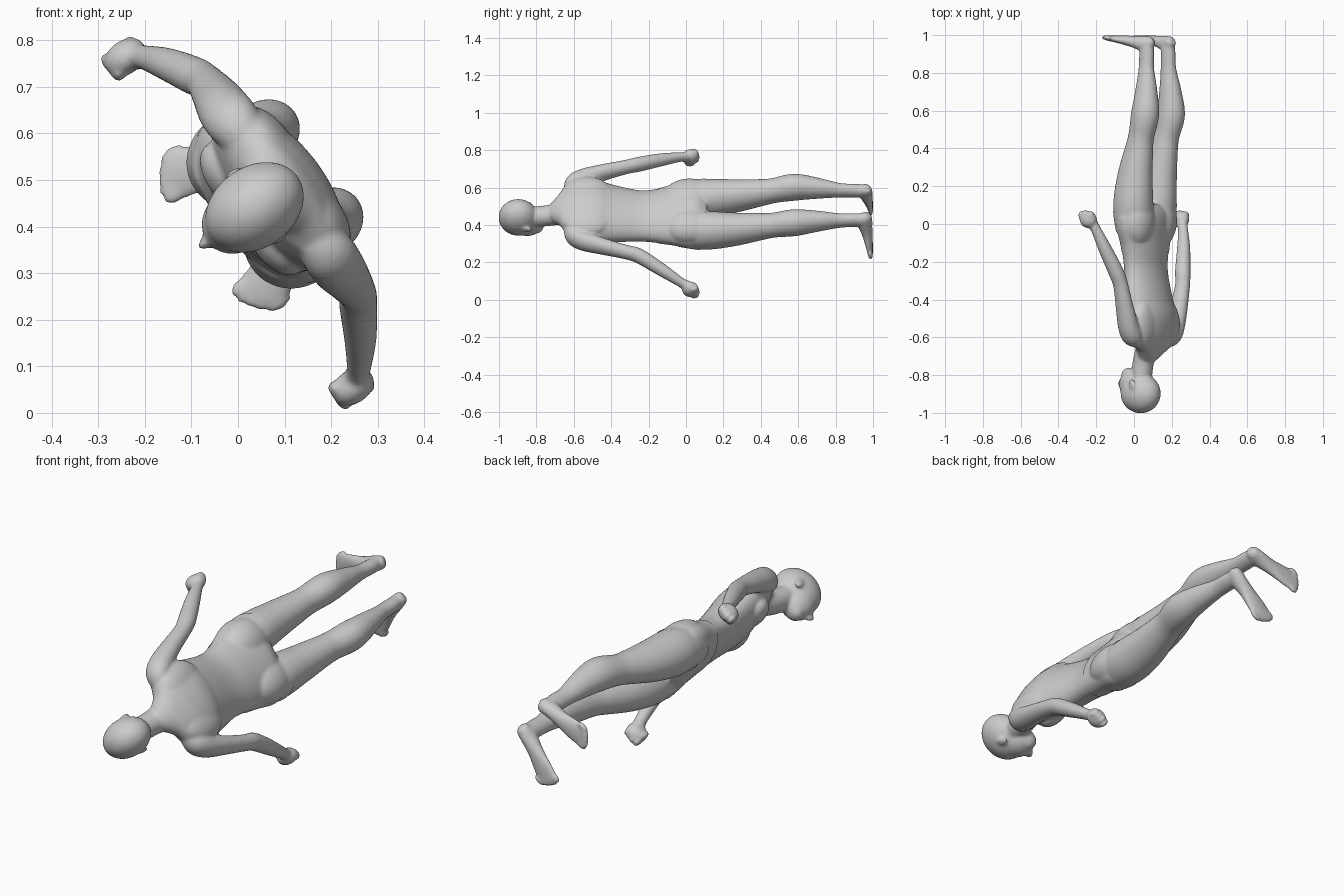
import bpy, bmesh, math
from mathutils import Vector, Matrix

if "Cube" in bpy.data.objects:
    bpy.data.objects.remove(bpy.data.objects["Cube"])

# Local frame: X = across the body, Y = towards the back, Z = head to feet
FRAME = Matrix(((-0.585, 0.81, 0, 0.106),
                (0, 0, 1, 0),
                (0.81, 0.585, 0, 0.492),
                (0, 0, 0, 1)))
bm = bmesh.new()


def spline(rows, steps=5):
    """Smoothly interpolate rows of numbers."""
    rows = [Vector(r) for r in rows]
    out = []
    for i in range(len(rows) - 1):
        p0, p1 = rows[max(i - 1, 0)], rows[i]
        p2, p3 = rows[i + 1], rows[min(i + 2, len(rows) - 1)]
        for k in range(steps):
            t = k / steps
            out.append(0.5 * (2 * p1 + (p2 - p0) * t + (2 * p0 - 5 * p1 + 4 * p2 - p3) * t * t
                              + (3 * p1 - p0 - 3 * p2 + p3) * t ** 3))
    return out + [rows[-1]]


def limb(rows, side=1, n=48):
    """Loft elliptical rings (x, y, z, rx, ry) along their own path."""
    pts = spline(rows)
    rings = []
    for i, p in enumerate(pts):
        t = (Vector(pts[min(i + 1, len(pts) - 1)][:3]) - Vector(pts[max(i - 1, 0)][:3])).normalized()
        u = (Vector((1, 0, 0)) - t * t.x).normalized()
        v = t.cross(u)
        ring = []
        for k in range(n):
            a = 2 * math.pi * k / n
            c = Vector(p[:3]) + u * p[3] * math.cos(a) + v * p[4] * math.sin(a)
            ring.append(bm.verts.new((c.x * side, c.y, c.z)))
        rings.append(ring)
    for a, b in zip(rings, rings[1:]):
        for k in range(n):
            bm.faces.new((a[k], a[(k + 1) % n], b[(k + 1) % n], b[k]))
    bm.faces.new(rings[0])
    bm.faces.new(rings[-1])


def ball(c, r, rot=0.0):
    """Ellipsoid, optionally turned about X."""
    m = Matrix.Translation(c) @ Matrix.Rotation(rot, 4, 'X') @ Matrix.Diagonal((*r, 1))
    bmesh.ops.create_uvsphere(bm, u_segments=32, v_segments=18, radius=1, matrix=m)


# Torso and neck
limb([(0, -.05, -.71, .058, .045), (0, -.03, -.67, .1, .06), (0, -.02, -.635, .165, .07),
      (0, -.018, -.58, .2, .088), (-.003, -.025, -.5, .198, .104), (-.006, -.042, -.42, .182, .102),
      (-.01, -.06, -.25, .157, .087), (-.008, -.062, -.12, .172, .094), (0, -.062, 0, .203, .105),
      (0, -.06, .06, .193, .1), (0, -.06, .11, .13, .07)])
limb([(0, -.03, -.6, .075, .065), (0, -.045, -.66, .064, .058),
      (0, -.07, -.73, .056, .056), (0, -.085, -.84, .055, .055)])

# Head: skull, face, jaw, nose, lips
ball((0, -.087, -.897), (.088, .115, .105))
ball((0, -.135, -.85), (.069, .078, .09))
ball((0, -.158, -.796), (.044, .045, .036))
ball((0, -.214, -.842), (.013, .021, .026), -.3)
ball((0, -.192, -.808), (.026, .013, .014))

for side in (1, -1):
    # Ears, chest, shoulder blades and buttocks
    ball((.084 * side, -.082, -.85), (.01, .02, .031), .25)
    ball((.085 * side, -.092, -.49), (.085, .05, .075))
    ball((.095 * side, .012, -.53), (.095, .054, .13))
    ball((.098 * side, -.034, .02), (.1, .083, .14))

    # Legs
    limb([(.1, -.065, -.04, .085, .09), (.106, -.06, .1, .101, .107), (.11, -.045, .25, .087, .097),
          (.112, -.016, .4, .07, .077), (.114, .0, .47, .065, .07), (.117, .026, .58, .069, .077),
          (.109, .028, .7, .054, .062), (.1, .022, .82, .036, .044), (.097, .022, .9, .034, .042),
          (.095, .022, .96, .034, .036)], side)

    # Feet: flat-soled wedge, narrow heel and broad ball
    limb([(.085, .06, .97, .022, .02), (.09, .042, .963, .032, .034), (.1, .01, .955, .034, .042),
          (.117, -.06, .967, .038, .03), (.14, -.135, .979, .051, .02),
          (.152, -.18, .984, .052, .015), (.158, -.2, .987, .044, .012)], side)
    for i in range(5):
        r = (.019, .014, .013, .013, .013)[i]
        ball(((.124 + i * .0185) * side, -.208 + i * i * .0028, .987), (r, .03, min(r, .013)))

    # Arms, the lower one hanging slightly differently
    e = 0 if side > 0 else .012
    f = 0 if side > 0 else -.018
    limb([(.13, -.02, -.615, .04, .045), (.175, -.017, -.595, .05, .058), (.208, -.017, -.54, .051, .058),
          (.245, -.015, -.44, .042, .05), (.281, -.016, -.32, .037, .041),
          (.308 - e * .8, -.028, -.25, .039, .042), (.361, -.06 + f * .4, -.13, .034, .036),
          (.4 + e, -.09 + f, -.03, .025, .028), (.41 + e, -.105 + f, .0, .027, .031)], side)

    # Fists with curled fingers and thumb
    ball(((.424 + e) * side, -.123 + f, .023), (.037, .05, .045))
    for i in range(4):
        ball(((.434 + e) * side, -.16 + f + i * .022, .05 - abs(i - 1) * .004), (.024, .0135, .026))
    ball(((.404 + e) * side, -.156 + f, .02), (.016, .016, .03))

bmesh.ops.recalc_face_normals(bm, faces=bm.faces)
src = bpy.data.meshes.new("body_source")
bm.to_mesh(src)
bm.free()
base = bpy.data.objects.new("body_source", src)
bpy.context.collection.objects.link(base)

# Fuse all parts into one smooth skin
rm = base.modifiers.new("fuse", 'REMESH')
rm.mode = 'VOXEL'
rm.voxel_size = .006
sm = base.modifiers.new("soften", 'SMOOTH')
sm.factor = .5
sm.iterations = 14
dg = bpy.context.evaluated_depsgraph_get()
skin = bpy.data.meshes.new_from_object(base.evaluated_get(dg))
bpy.data.objects.remove(base)


def place(name, mesh):
    """Turn a local mesh into the final pose, smooth shaded."""
    mesh.transform(FRAME)
    mesh.polygons.foreach_set("use_smooth", [True] * len(mesh.polygons))
    ob = bpy.data.objects.new(name, mesh)
    bpy.context.collection.objects.link(ob)


# Close-fitting briefs cut from the hip skin, so their hem reads on the body
bm = bmesh.new()
bm.from_mesh(skin)
bmesh.ops.delete(bm, geom=[v for v in bm.verts if abs(v.co.x) > .27 or not -.3 < v.co.z < .3], context='VERTS')
for co, no in (((0, 0, -.15), (0, 0, -1)), ((0, 0, .1), (0, -.25, 1))):
    bmesh.ops.bisect_plane(bm, geom=bm.verts[:] + bm.edges[:] + bm.faces[:], plane_co=co,
                           plane_no=no, clear_outer=True)
bm.normal_update()
for v in bm.verts:
    v.co += v.normal * .003
briefs = bpy.data.meshes.new("briefs")
bm.to_mesh(briefs)
bm.free()

skin.name = "body"
place("body", skin)
place("briefs", briefs)
